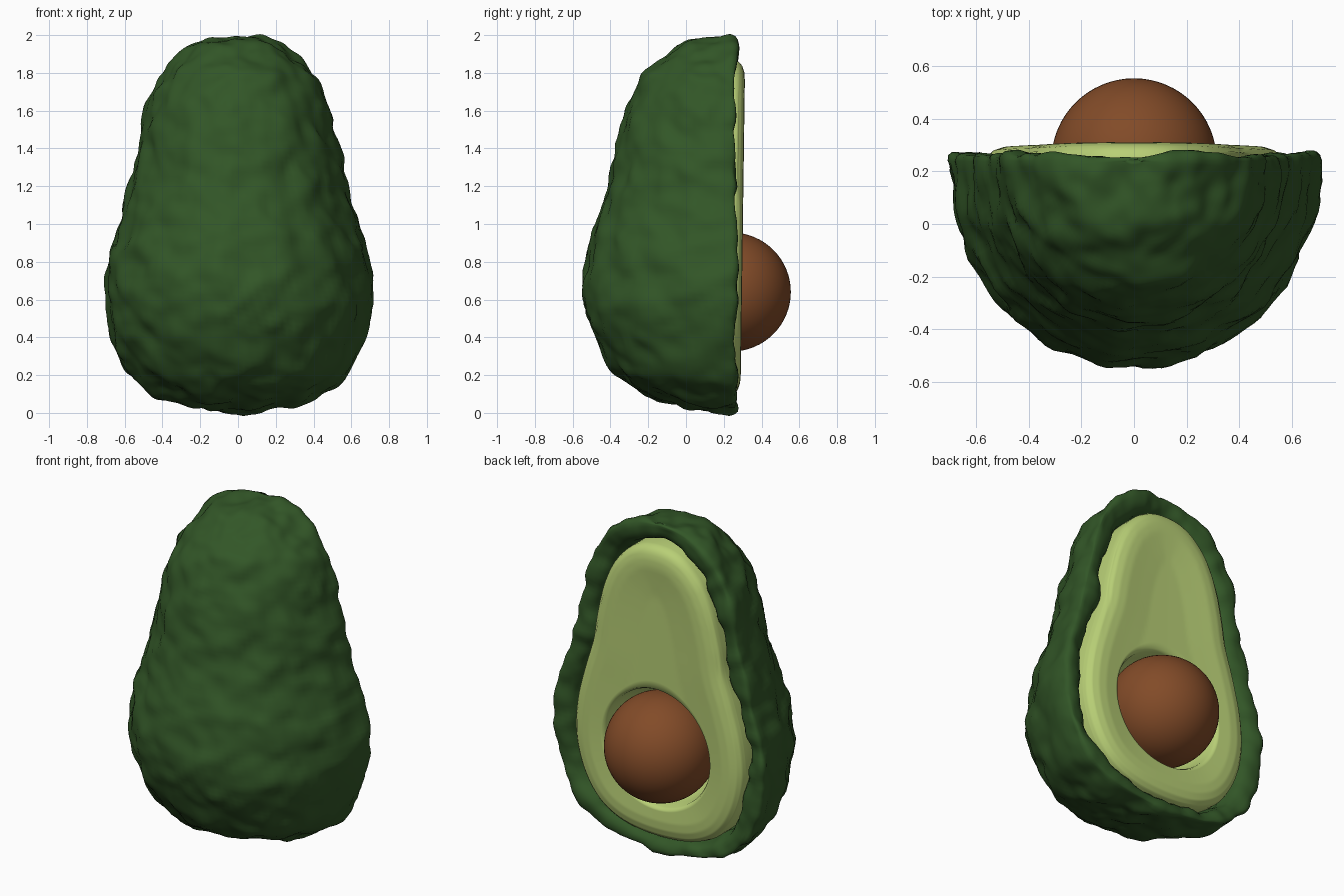
import bpy, bmesh, math
from mathutils import Vector, noise

if "Cube" in bpy.data.objects:
    bpy.data.objects.remove(bpy.data.objects["Cube"])

RIM_Y = 0.26
PIT = Vector((0, 0.24, 0.64))
PIT_R, HOLE_R = 0.315, 0.35

# half width, depth, height of the skin; half width, height of the flesh outline
PROFILE = [
    (0, 0, 2.0, 0, 1.87), (.13, .14, 1.985, .09, 1.86), (.24, .30, 1.94, .17, 1.825),
    (.345, .415, 1.86, .245, 1.76), (.425, .505, 1.76, .305, 1.68), (.49, .58, 1.6, .365, 1.54),
    (.535, .63, 1.4, .41, 1.36), (.585, .67, 1.2, .44, 1.19), (.635, .735, 1.0, .50, 1.0),
    (.69, .79, .8, .55, .8), (.705, .81, .6, .565, .6), (.67, .745, .4, .53, .42),
    (.585, .64, .22, .455, .27), (.46, .48, .1, .35, .17), (.30, .31, .04, .20, .11),
    (0, 0, .005, 0, .09)]


def srgb(*c):
    return tuple(((v / 255 + 0.055) / 1.055) ** 2.4 for v in c) + (1,)


def material(name, *rgb):
    m = bpy.data.materials.new(name)
    m.diffuse_color = srgb(*rgb)
    m.use_nodes = True
    m.node_tree.nodes["Principled BSDF"].inputs["Base Color"].default_value = m.diffuse_color
    return m


def smooth_rows(points, steps):
    """Catmull-Rom curve with rounded poles at both ends."""
    def mirror(p):
        return (-p[0], -p[1], p[2], -p[3], p[4])
    pts = [mirror(points[1])] + points + [mirror(points[-2])]
    rows = []
    for a, b, c, d in zip(pts, pts[1:], pts[2:], pts[3:]):
        for k in range(steps):
            t = k / steps
            rows.append([0.5 * (2 * q + (r - p) * t + (2 * p - 5 * q + 4 * r - s) * t * t
                                + (3 * q - p - 3 * r + s) * t ** 3)
                         for p, q, r, s in zip(a, b, c, d)])
    return rows + [list(points[-1])]


def grid_object(name, rows, mat, closed=False, bump=None, face_back=False):
    """Skin a list of equally long point rows with quads."""
    bm = bmesh.new()
    grid = [[bm.verts.new(p) for p in row] for row in rows]
    n = len(rows[0])
    for r0, r1 in zip(grid, grid[1:]):
        for j in range(n if closed else n - 1):
            k = (j + 1) % n
            bm.faces.new((r0[j], r0[k], r1[k], r1[j]))
    bmesh.ops.remove_doubles(bm, verts=bm.verts, dist=0.0004)
    bmesh.ops.recalc_face_normals(bm, faces=bm.faces)
    if face_back and sum(f.normal.y * f.calc_area() for f in bm.faces) < 0:
        bmesh.ops.reverse_faces(bm, faces=bm.faces)
    bm.normal_update()
    if bump:
        moves = [(v, v.normal * bump(v.co)) for v in bm.verts]
        for v, m in moves:
            v.co += m
    for f in bm.faces:
        f.smooth = True
    mesh = bpy.data.meshes.new(name)
    bm.to_mesh(mesh)
    bm.free()
    ob = bpy.data.objects.new(name, mesh)
    mesh.materials.append(mat)
    bpy.context.collection.objects.link(ob)
    return ob


rows = smooth_rows(PROFILE, 8)

# Skin: half-ellipse rows with a rounded lip turning in to the flesh
LIP = [(1.0, 0.16), (.93, .20), (.82, .235), (.65, .255), (.45, .264), (.25, .266), (.1, .264), (.03, .256)]


def skin_row(w, d, z, fw, fz):
    def lip(side):
        return [Vector((side * (w + (fw - w) * s), y, z + (fz - z) * s)) for s, y in LIP]
    arc = []
    for k in range(65):
        a = math.pi * k / 64
        arc.append(Vector((-w * math.cos(a), RIM_Y - 0.02 - (d - 0.02) * math.sin(a) if d > .02
                           else RIM_Y - 0.02, z)))
    return lip(-1) + arc + lip(1)[::-1]


def rough(co):
    return 0.026 * noise.noise(co * 6.5) + 0.013 * noise.noise(co * 13 + Vector((5, 3, 1)))


grid_object("skin", [skin_row(*r) for r in rows], material("dark green skin", 50, 86, 39), bump=rough)

# Flesh: rings from the outline in to the pit hollow, raised near the edge
outline = [Vector((r[3], r[4])) for r in rows]
outline += [Vector((-r[3], r[4])) for r in rows[-2:0:-1]]
centre = Vector((PIT.x, PIT.z))
HEIGHTS = [(0, .235), (.008, .262), (.03, .284), (.07, .297), (.12, .300), (.2, .292), (.3, .283), (1, .28)]


def flesh_height(p):
    d = min((p - q).length for q in outline)
    for (a, ya), (b, yb) in zip(HEIGHTS, HEIGHTS[1:]):
        if d <= b:
            return ya + (yb - ya) * (d - a) / (b - a) + 0.014 * (p.y - 0.9)
    return HEIGHTS[-1][1]


rings = [[Vector((p.x, 0.13, p.y)) for p in outline]]
for k in range(31):
    s = (k / 30) ** 1.6
    ring = []
    for p in outline:
        rim = centre + (p - centre).normalized() * (HOLE_R + 0.012)
        q = p.lerp(rim, s)
        ring.append(Vector((q.x, flesh_height(q), q.y)))
    rings.append(ring)
# hollow around the pit
for k in range(9):
    a = math.pi / 2 * k / 8
    ring = []
    for p in outline:
        q = centre + (p - centre).normalized() * max(HOLE_R * math.cos(a), 0.0001)
        ring.append(Vector((q.x, 0.262 - HOLE_R * math.sin(a), q.y)))
    rings.append(ring)
grid_object("flesh", rings, material("pale green flesh", 184, 207, 118), closed=True, face_back=True)

# Pit
bpy.ops.mesh.primitive_uv_sphere_add(segments=64, ring_count=32, radius=PIT_R, location=PIT)
pit = bpy.context.object
pit.name = "pit"
pit.data.materials.append(material("brown pit", 130, 75, 40))
bpy.ops.object.shade_smooth()
